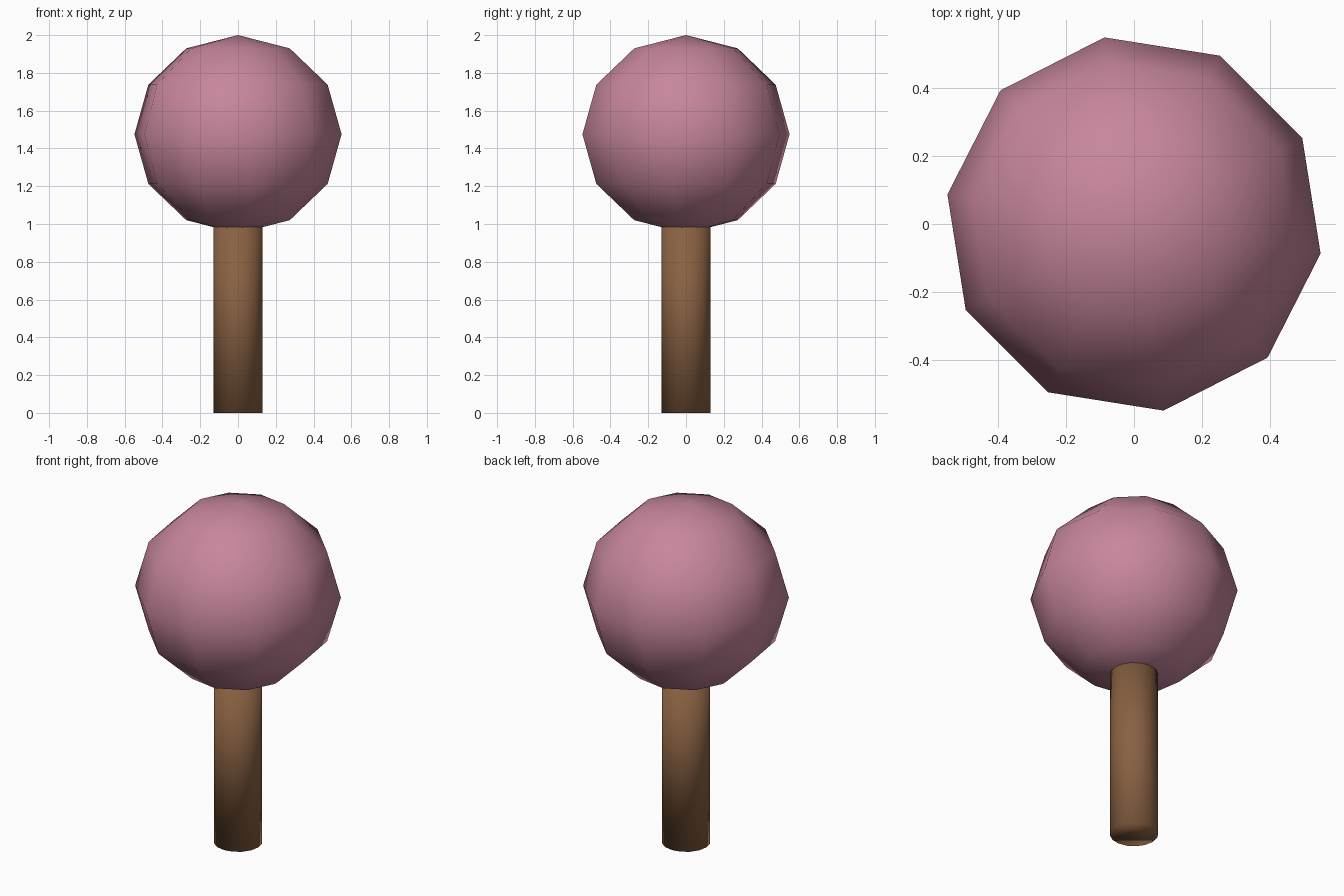
import bpy
from math import radians

if "Cube" in bpy.data.objects:
    bpy.data.objects.remove(bpy.data.objects["Cube"])


def finish(obj, name, color):
    """Name, bake transforms, shade smooth and colour a part."""
    obj.name = name
    bpy.ops.object.transform_apply(location=False, rotation=True, scale=True)
    bpy.ops.object.shade_smooth()
    mat = bpy.data.materials.new(name + "_color")
    mat.diffuse_color = (*color, 1.0)
    mat.use_nodes = True
    mat.node_tree.nodes["Principled BSDF"].inputs["Base Color"].default_value = mat.diffuse_color
    obj.data.materials.append(mat)


# Trunk: plain cylinder, its top buried in the crown
TRUNK_TOP = 1.05
bpy.ops.mesh.primitive_cylinder_add(vertices=16, radius=0.13, depth=TRUNK_TOP,
                                    location=(0, 0, TRUNK_TOP / 2))
finish(bpy.context.object, "trunk", (0.25, 0.12, 0.055))

# Crown: coarse 10 x 6 ball, slightly flattened and turned about z
bpy.ops.mesh.primitive_uv_sphere_add(segments=10, ring_count=6, radius=1.0,
                                     location=(0, 0, 1.475))
crown = bpy.context.object
crown.scale = (0.555, 0.555, 0.525)
# 27 degrees puts corners at 27 + 36k, whichever axis the first segment is on
first = max(crown.data.vertices, key=lambda v: v.co.x).co
start = radians(0) if abs(first.y) < 0.01 else radians(18)
crown.rotation_euler.z = radians(27) - start
finish(crown, "crown", (0.57, 0.24, 0.33))
